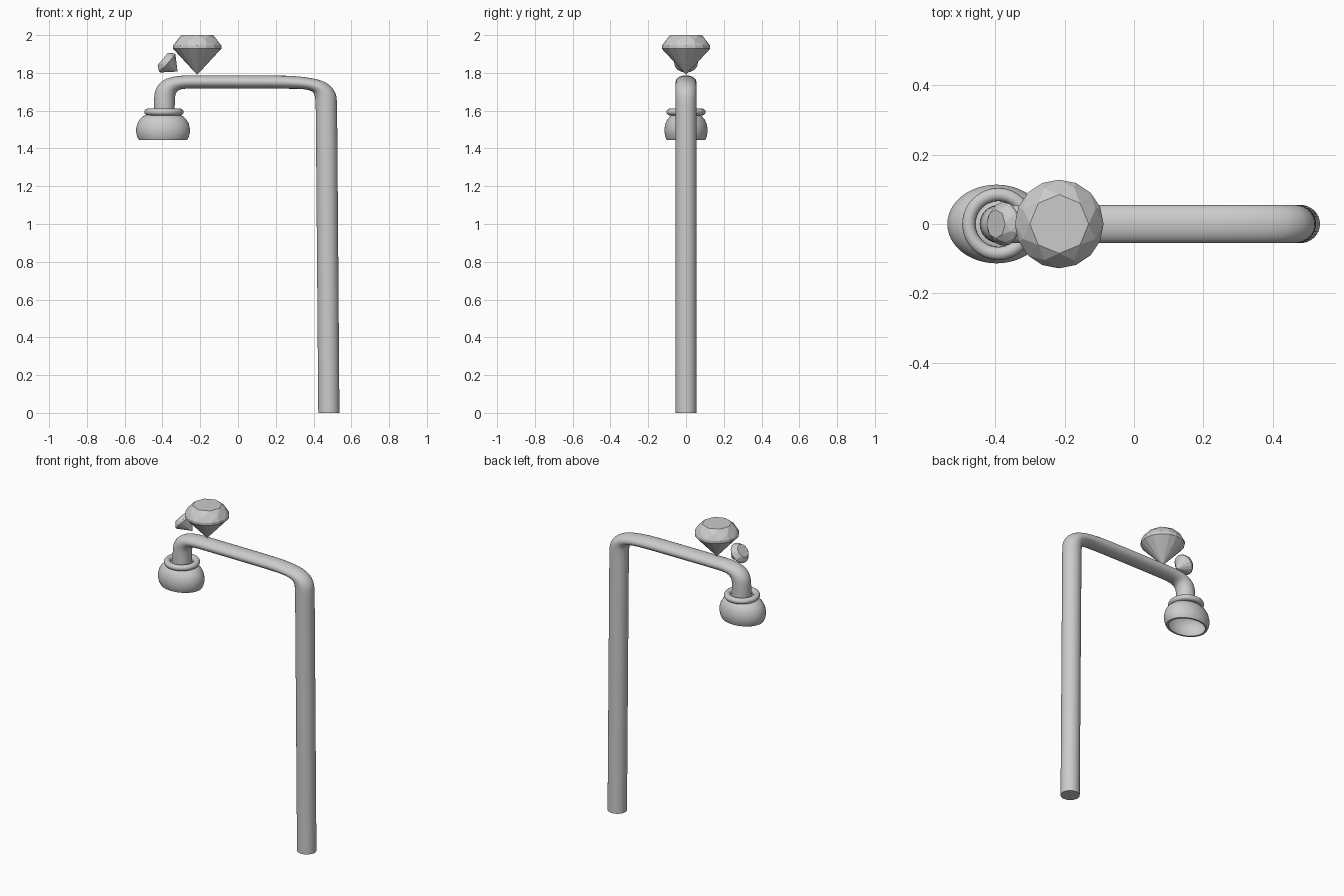
import bpy, bmesh, math
from mathutils import Matrix, Vector

if "Cube" in bpy.data.objects:
    bpy.data.objects.remove(bpy.data.objects["Cube"])


def finish(name, bm, smooth=None):
    bmesh.ops.recalc_face_normals(bm, faces=bm.faces)
    me = bpy.data.meshes.new(name)
    bm.to_mesh(me)
    bm.free()
    ob = bpy.data.objects.new(name, me)
    bpy.context.collection.objects.link(ob)
    if smooth:
        bpy.ops.object.select_all(action='DESELECT')
        bpy.context.view_layer.objects.active = ob
        ob.select_set(True)
        bpy.ops.object.shade_smooth_by_angle(angle=math.radians(smooth))
    return ob


def skin(bm, rings):
    rows = [[bm.verts.new(p) for p in r] for r in rings]
    n = len(rows[0])
    for a, b in zip(rows, rows[1:]):
        for i in range(n):
            j = (i + 1) % n
            bm.faces.new((a[i], a[j], b[j], b[i]))
    return rows


def chaikin(pts):
    out = [pts[0]]
    for a, b in zip(pts, pts[1:]):
        out += [a.lerp(b, 0.25), a.lerp(b, 0.75)]
    return out + [pts[-1]]


# Bent post: inner x, inner z, outer x, outer z of each cross-section
sections = [Vector(s) for s in (
    (.425, 0, .537, 0), (.412, 1.58, .525, 1.58), (.411, 1.65, .524, 1.65),
    (.405, 1.69, .519, 1.69), (.385, 1.708, .492, 1.732), (.33, 1.716, .435, 1.765),
    (.25, 1.716, .31, 1.784), (.17, 1.717, .18, 1.786), (-.2, 1.718, -.2, 1.787),
    (-.285, 1.717, -.315, 1.786), (-.316, 1.709, -.39, 1.768),
    (-.331, 1.69, -.437, 1.722), (-.335, 1.65, -.446, 1.655), (-.335, 1.57, -.445, 1.57))]
for _ in range(2):
    sections = chaikin(sections)
N = 32
rings = []
for ix, iz, ox, oz in sections:
    ring = []
    for k in range(N):
        t = 2 * math.pi * k / N
        f = (1 + math.cos(t)) / 2
        ring.append((ix + (ox - ix) * f, 0.055 * math.sin(t), iz + (oz - iz) * f))
    rings.append(ring)
bm = bmesh.new()
rows = skin(bm, rings)
bm.faces.new(rows[0])
bm.faces.new(rows[-1])
finish("bent_post", bm, 40)


# Lathed parts, with separate x and y scale
def lathe(name, profile, cx, sy=1.0, n=48, closed=False):
    bm = bmesh.new()
    if closed:
        profile = profile + profile[:1]
    skin(bm, [[(cx + r * math.cos(2 * math.pi * k / n),
                sy * r * math.sin(2 * math.pi * k / n), z) for k in range(n)]
              for r, z in profile])
    bmesh.ops.remove_doubles(bm, verts=bm.verts, dist=1e-5)
    return finish(name, bm, 50)


# Oval hollow lamp shade, open at the bottom
lathe("lamp_shade", [
    (.04, 1.583), (.085, 1.58), (.106, 1.57), (.124, 1.553), (.136, 1.532), (.142, 1.507),
    (.142, 1.485), (.137, 1.462), (.128, 1.446), (.115, 1.446), (.126, 1.47),
    (.13, 1.5), (.118, 1.54), (.085, 1.565), (.04, 1.573)], -.397, .8, closed=True)

# Collar ring above the shade
lathe("lamp_collar", [(.085 + .019 * math.cos(a), 1.593 + .018 * math.sin(a))
                      for a in [2 * math.pi * i / 16 for i in range(16)]],
      -.392, closed=True)


# Faceted gems: convex hull of table, crown, girdle and tip
def gem(name, tip, scale, tilt):
    bm = bmesh.new()
    bm.verts.new((0, 0, 0))
    for n, r, z, off in ((8, .085, .21, 0), (8, .113, .183, .5),
                         (16, .128, .154, 0), (16, .128, .138, 0)):
        for k in range(n):
            t = 2 * math.pi * (k + off) / n
            bm.verts.new((r * math.cos(t), r * math.sin(t), z))
    bmesh.ops.convex_hull(bm, input=bm.verts)
    bmesh.ops.dissolve_limit(bm, angle_limit=0.02, verts=bm.verts, edges=bm.edges)
    bm.transform(Matrix.Translation(tip) @ Matrix.Rotation(tilt, 4, 'Y') @ Matrix.Scale(scale, 4))
    finish(name, bm)


gem("large_gem", (-.216, 0, 1.79), 1.0, 0)
gem("small_gem", (-.32, 0, 1.807), .49, math.radians(-50))
